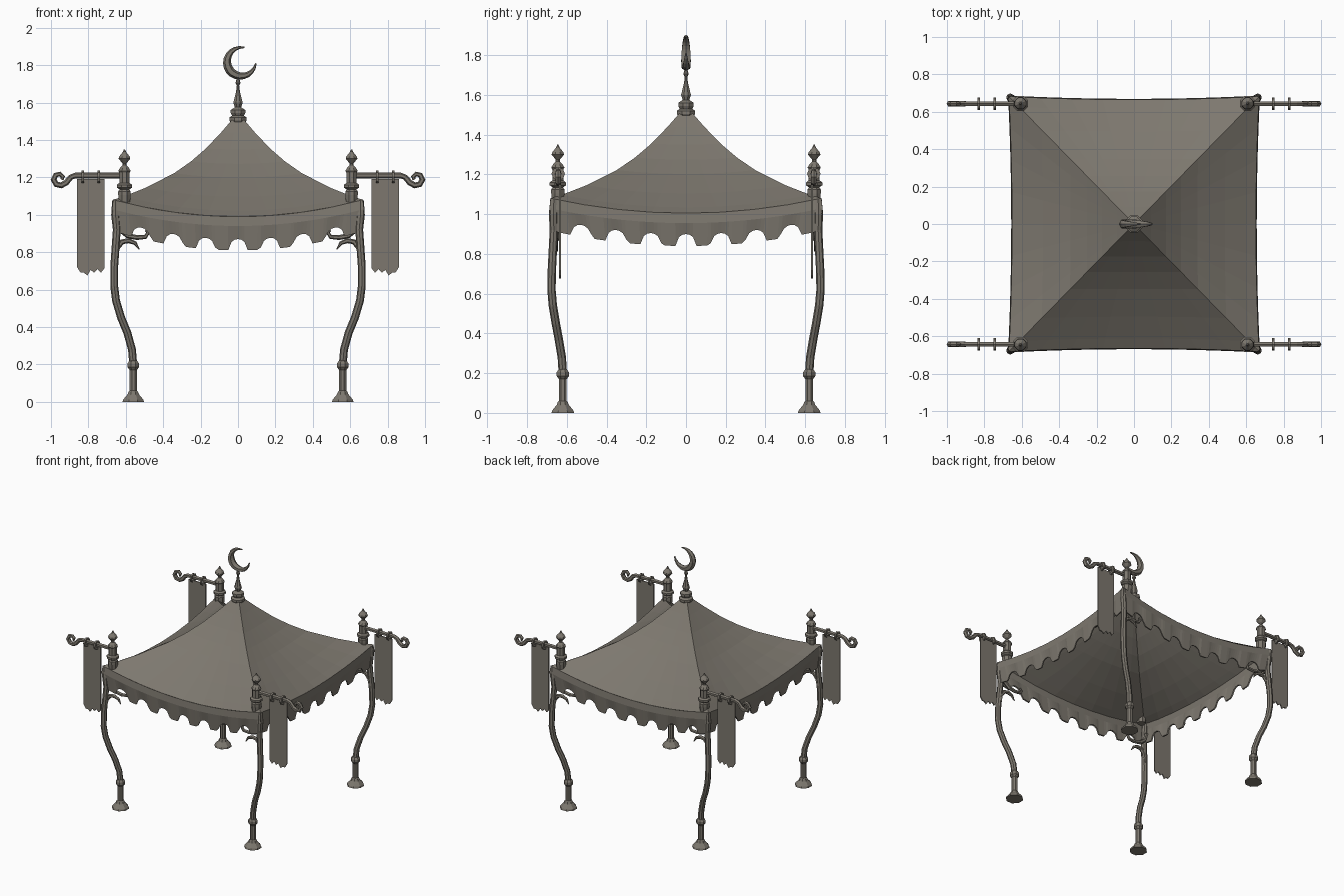
import bpy, bmesh, math
from mathutils import Vector

if "Cube" in bpy.data.objects:
    bpy.data.objects.remove(bpy.data.objects["Cube"])

mat = bpy.data.materials.new("weathered grey brown")
mat.diffuse_color = (0.205, 0.187, 0.158, 1)
mat.use_nodes = True
mat.node_tree.nodes["Principled BSDF"].inputs["Base Color"].default_value = mat.diffuse_color


def finish(name, bm, recalc=True, thickness=0):
    bmesh.ops.remove_doubles(bm, verts=bm.verts, dist=0.0005)
    if recalc:
        bmesh.ops.recalc_face_normals(bm, faces=bm.faces)
    me = bpy.data.meshes.new(name)
    bm.to_mesh(me)
    bm.free()
    me.materials.append(mat)
    ob = bpy.data.objects.new(name, me)
    bpy.context.collection.objects.link(ob)
    if thickness:
        m = ob.modifiers.new("thickness", 'SOLIDIFY')
        m.thickness = thickness
        m.offset = -1
    return ob


def skin(bm, rings):
    """Join rings of points into a capped tube."""
    vs = [[bm.verts.new(p) for p in r] for r in rings]
    n = len(vs[0])
    for a, b in zip(vs, vs[1:]):
        for i in range(n):
            j = (i + 1) % n
            bm.faces.new((a[i], a[j], b[j], b[i]))
    bm.faces.new(vs[0][::-1])
    bm.faces.new(vs[-1])


def lathe(name, x, y, profile, n=8):
    bm = bmesh.new()
    skin(bm, [[(x + r * math.cos(math.tau * (i + .5) / n),
                y + r * math.sin(math.tau * (i + .5) / n), z) for i in range(n)]
              for r, z in profile])
    return finish(name, bm)


def sweep(name, pts, radii, n=6, depth=1.0):
    """Tube along a path lying close to the xz plane; depth stretches it in y."""
    pts = [Vector(p) for p in pts]
    if not isinstance(radii, list):
        radii = [radii] * len(pts)
    rings = []
    for i, p in enumerate(pts):
        t = (pts[min(i + 1, len(pts) - 1)] - pts[max(i - 1, 0)]).normalized()
        u = t.cross(Vector((0, 1, 0))).normalized()
        v = u.cross(t)
        rings.append([p + radii[i] * (u * math.cos(math.tau * k / n)
                                      + v * math.sin(math.tau * k / n) * depth)
                      for k in range(n)])
    bm = bmesh.new()
    skin(bm, rings)
    return finish(name, bm)


# canopy surface: four sides, sagging between the corners
def place(side, r, s, z):
    bow = 1 - 0.025 * (1 - s * s) * (r / 0.665) ** 2
    rx, ry = r * 1.005, r * 1.025
    if side % 2 == 0:
        sg = -1 if side == 0 else 1
        return (-sg * s * rx, sg * ry * bow, z)
    sg = 1 if side == 1 else -1
    return (sg * rx * bow, sg * s * ry, z)


def sag(side, r, s):
    return (0.09 if side % 2 == 0 else 0.075) * (r / 0.665) ** 2 * (1 - s * s)


ridge = [(.03, 1.51), (.09, 1.44), (.17, 1.355), (.25, 1.285), (.34, 1.222),
         (.49, 1.145), (.61, 1.097), (.665, 1.08)]
bm = bmesh.new()
for side in range(4):
    rows = [[bm.verts.new(place(side, r, k / 4, z - sag(side, r, k / 4)))
             for k in range(-4, 5)] for r, z in ridge]
    for a, b in zip(rows, rows[1:]):
        for k in range(8):
            bm.faces.new((a[k], b[k], b[k + 1], a[k + 1]))
finish("canopy_roof", bm, False, 0.01)

# valance with arched notches along the bottom
bm = bmesh.new()
N = 38
for side in range(4):
    low, rise = ((.81, .10) if side % 2 == 0 else (.84, .075))
    prev = None
    for k in range(-N, N + 1):
        s = k / N
        x = s * 0.67
        p = abs((x / 0.175 + .5) % 1 - .5) / 0.3
        bottom = low + rise * s * s
        if p < 1 and abs(x) < .6:
            bottom += 0.06 * math.sqrt(1 - p * p)
        top = 1.08 - sag(side, .665, s)
        col = [bm.verts.new(place(side, .665, s, top)),
               bm.verts.new(place(side, .670, s, top - .05)),
               bm.verts.new(place(side, .655, s, bottom))]
        if prev:
            for i in range(2):
                bm.faces.new((prev[i], prev[i + 1], col[i + 1], col[i]))
        prev = col
finish("canopy_valance", bm, False, 0.01)

# roof spire
lathe("roof_spire", 0, 0, [(.035, 1.48), (.05, 1.505), (.05, 1.52), (.034, 1.53),
      (.042, 1.545), (.042, 1.56), (.018, 1.575), (.027, 1.6), (.024, 1.61),
      (.011, 1.66), (.007, 1.69), (.014, 1.705), (.008, 1.73)])

# crescent, thick at lower left and tapering to both tips
pts, rad = [], []
for i in range(17):
    f = i / 16
    a = math.radians(74 + 284 * f)
    w = 0.004 + 0.019 * math.sin(math.pi * f)
    pts.append((.01 + (.09 - w) * math.cos(a), 0, 1.812 + (.09 - w) * math.sin(a)))
    rad.append(w)
sweep("crescent", pts, rad, 6, 1.2)

# corner posts, brackets, arms and banners
for sx in (-1, 1):
    for sy in (-1, 1):
        tag = ("left" if sx < 0 else "right") + ("_front" if sy < 0 else "_back")

        def at(path, y):
            return [(sx * x, sy * y, z) for x, z in path]

        lathe("foot_" + tag, sx * .56, sy * .62, [(.062, 0), (.058, .012), (.033, .04),
              (.027, .055), (.021, .06), (.021, .17), (.033, .185), (.033, .205),
              (.022, .22)])
        pole = [(.56, .62, .2), (.567, .625, .28), (.592, .64, .37), (.625, .655, .45),
                (.652, .67, .54), (.662, .677, .62), (.662, .675, .72), (.655, .67, .82),
                (.648, .665, .92), (.655, .667, 1.0), (.655, .665, 1.075)]
        sweep("pole_" + tag, [(sx * x, sy * y, z) for x, y, z in pole],
              [.021] * 9 + [.023, .018], 8)

        # curled bracket leaves
        sweep("bracket_hook_" + tag, at([(.655, .76), (.645, .82), (.62, .855), (.585, .862),
              (.55, .848), (.528, .815)], .66), [.008, .012, .014, .014, .01, .003])
        sweep("bracket_branch_" + tag, at([(.65, .98), (.63, .92), (.59, .888), (.54, .878),
              (.495, .882), (.48, .905), (.495, .918)], .64),
              [.012, .014, .014, .013, .012, .01, .006])

        # post finial above the corner
        lathe("post_finial_" + tag, sx * .607, sy * .645, [(.03, 1.05), (.036, 1.105),
              (.036, 1.125), (.028, 1.135), (.044, 1.145), (.044, 1.16), (.03, 1.17),
              (.03, 1.225), (.036, 1.235), (.026, 1.25), (.012, 1.265), (.012, 1.275),
              (.034, 1.3), (.03, 1.312), (.01, 1.335), (.003, 1.35)])

        # arm with scrolled end
        sweep("banner_arm_" + tag, at([(.6, 1.21), (.75, 1.21), (.87, 1.21), (.895, 1.2),
              (.918, 1.172), (.945, 1.157), (.972, 1.163), (.986, 1.188), (.975, 1.212),
              (.952, 1.218), (.936, 1.203), (.942, 1.188)], .643),
              [.015] * 4 + [.016] * 4 + [.014, .013, .012, .009])

        # rings holding the banner
        for x in (.745, .83):
            bm = bmesh.new()
            ring = []
            for r, dx in ((.034, -.006), (.034, .006), (.016, .006), (.016, -.006)):
                ring.append([bm.verts.new((sx * (x + dx), sy * .643 + r * math.cos(math.tau * i / 8),
                             1.203 + r * math.sin(math.tau * i / 8))) for i in range(8)])
            for a, b in zip(ring, ring[1:] + ring[:1]):
                for i in range(8):
                    j = (i + 1) % 8
                    bm.faces.new((a[i], a[j], b[j], b[i]))
            finish("banner_ring_" + tag, bm)

        # ragged hanging banner
        hem = [.712, .69, .71, .69, .705, .675, .69, .69, .72]
        bm = bmesh.new()
        cols = [[bm.verts.new((sx * (.715 + .145 * i / 8), sy * .638, z))
                 for z in (1.19, h)] for i, h in enumerate(hem)]
        for a, b in zip(cols, cols[1:]):
            bm.faces.new((a[0], a[1], b[1], b[0]))
        finish("banner_" + tag, bm, True, 0.008)
